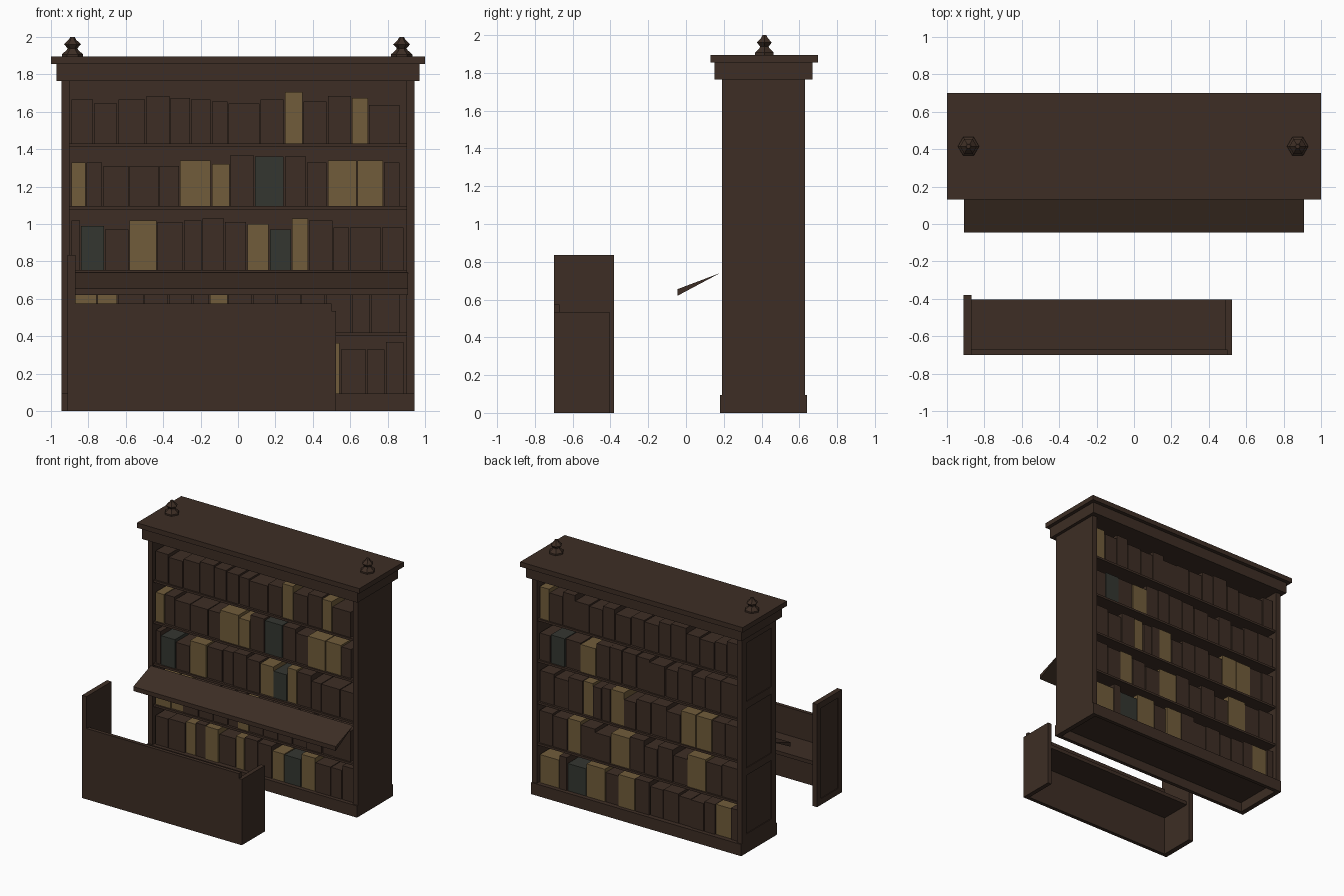
import bpy, bmesh, random
from math import tau, cos, sin

random.seed(4)
cube = bpy.data.objects.get("Cube")
if cube:
    bpy.data.objects.remove(cube, do_unlink=True)


def material(name, colour):
    mat = bpy.data.materials.new(name)
    mat.use_nodes = True
    mat.diffuse_color = (*colour, 1)
    mat.node_tree.nodes["Principled BSDF"].inputs["Base Color"].default_value = (*colour, 1)
    return mat


wood = material("dark_brown", (0.047, 0.027, 0.018))
tan = material("tan_leather", (0.165, 0.107, 0.043))
teal = material("dark_teal", (0.034, 0.037, 0.030))


def add_object(name, bm, mat):
    bmesh.ops.recalc_face_normals(bm, faces=bm.faces)
    mesh = bpy.data.meshes.new(name)
    bm.to_mesh(mesh)
    bm.free()
    mesh.materials.append(mat)
    obj = bpy.data.objects.new(name, mesh)
    bpy.context.collection.objects.link(obj)
    return obj


def box(name, x, y, z, mat=wood):
    """Box from (low, high) ranges on each axis."""
    bm = bmesh.new()
    bmesh.ops.create_cube(bm, size=1)
    for v in bm.verts:
        v.co = [r[0] if c < 0 else r[1] for c, r in zip(v.co, (x, y, z))]
    return add_object(name, bm, mat)


def framed_side(name, x, y, z, rails, width):
    """Thin raised frame of stiles and rails on a face towards -x."""
    face = (x - 0.006, x)
    for end, y0 in (("front", y[0]), ("back", y[1] - width)):
        box(f"{name}_{end}_stile", face, (y0, y0 + width), z)
    for i, height in enumerate(rails):
        box(f"{name}_rail_{i}", face, (y[0] + width, y[1] - width), (height, height + width))


# Bookcase carcass
MIDDLE = 0.41
for side, x in (("right", (-0.938, -0.9)), ("left", (0.9, 0.944))):
    box(f"{side}_side_panel", x, (0.19, 0.63), (0.09, 1.77))
framed_side("case_panel", -0.938, (0.19, 0.63), (0.095, 1.765), (0.095, 0.63, 1.17, 1.705), 0.06)
box("centre_partition", (-0.9, 0.9), (MIDDLE - 0.01, MIDDLE + 0.01), (0.09, 1.77))

# Open plinth around the foot
for end, y in (("front", 0.18), ("back", 0.61)):
    box(f"{end}_plinth", (-0.944, 0.944), (y, y + 0.03), (0, 0.095))
for side, x in (("right", -0.944), ("left", 0.904)):
    box(f"{side}_plinth", (x, x + 0.04), (0.21, 0.61), (0, 0.095))

# Stepped cornice
box("lower_cornice", (-0.97, 0.97), (0.15, 0.67), (1.765, 1.855))
box("top_cornice", (-1, 1), (0.13, 0.70), (1.855, 1.895))

# Shelves
shelf_tops = [1.43, 1.095, 0.755, 0.42, 0.095]
for i, z in enumerate(shelf_tops):
    box(f"shelf_{i}", (-0.9, 0.9), (0.2, 0.62), (z - 0.018, z))

# Books: width in hundredths, optional /height, t for tan and g for teal
front_rows = [
    "12/23 13/21 15/23 13/25 11/24 11/23 9/22 17/21 13/23 10/27t 13/22 13/25 9/24t 17/20",
    "8/23t 9/23 14/21 16/21 11/21 17/24t 10/22t 13/27 16/26g 12/26 11/23 16/24t 14/24t 9/23",
    "5/26 13/23g 13/21 15/26t 14/25 10/26 12/27 12/25 12/24t 12/21g 9/27t 13/26 9/22 17/22 12/22",
    "14t 11t 14 13 13 9 10t 13 13 13 13 14 10 16",
    "12 15 9t 9 12t 15 8t 12 13 11t 15g 13t 14/23 10/23 10/27",
]
back_rows = [
    "9t 12 11 13 12 11 14 12 13 11 14 12 13 11 10",
    "10 13g 14 14t 12 11 13 12 14 11 13 12 14 15",
    "13 13 13 9t 8 8 12t 11 13 14 13 14t 14t 12 11",
    "12 13 12t 13 14 17t 13 12 14 13 17t 14 14",
    "18t 7 17g 17t 12 15t 13 12 14 11 12 10 14t 6",
]


def fill_shelves(side, rows, direction):
    """direction is +1 for the front, -1 for the back, which runs the other way."""
    for r, (row, z) in enumerate(zip(rows, shelf_tops)):
        x = -0.89
        for i, token in enumerate(row.split()):
            mat = {"t": tan, "g": teal}.get(token[-1], wood)
            width, _, height = token.rstrip("tg").partition("/")
            height = int(height) / 100 + 0.005 if height else random.uniform(0.215, 0.27)
            end = x + int(width) / 100
            spine = 0.21 + random.uniform(0, 0.01)
            span = sorted((x * direction, (end - 0.006) * direction))
            depth = (spine, 0.4) if direction > 0 else (0.42, 0.82 - spine)
            box(f"{side}_book_{r}_{i}", span, depth, (z, z + height), mat)
            x = end


fill_shelves("front", front_rows, 1)
fill_shelves("back", back_rows, -1)

# Six-sided finials
profile = [(0.057, 0), (0.057, 0.012), (0.032, 0.034), (0.026, 0.044),
           (0.045, 0.066), (0.02, 0.09), (0.012, 0.105)]
for side, x in (("right", -0.885), ("left", 0.875)):
    bm = bmesh.new()
    rings = [[bm.verts.new((x + r * cos(tau * k / 6), 0.415 + r * sin(tau * k / 6), 1.895 + h))
              for k in range(6)] for r, h in profile]
    for low, high in zip(rings, rings[1:]):
        for k in range(6):
            n = (k + 1) % 6
            bm.faces.new((low[k], low[n], high[n], high[k]))
    bm.faces.new(rings[0])
    bm.faces.new(rings[-1])
    add_object(f"{side}_finial", bm, wood)

# Sloping wedge ledge in front of the shelves
bm = bmesh.new()
ends = [[bm.verts.new((x, y, z)) for y, z in ((0.18, 0.74), (-0.045, 0.655), (-0.045, 0.62))]
        for x in (-0.91, 0.91)]
for end in ends:
    bm.faces.new(end)
for k in range(3):
    n = (k + 1) % 3
    bm.faces.new((ends[0][k], ends[0][n], ends[1][n], ends[1][k]))
add_object("sloping_ledge", bm, wood)

# Counter, open at the back
box("counter_front", (-0.87, 0.49), (-0.70, -0.67), (0, 0.575))
box("counter_front_lip", (0.49, 0.5), (-0.70, -0.67), (0.53, 0.575))
box("counter_tall_end", (-0.906, -0.87), (-0.70, -0.38), (0, 0.835))
box("counter_short_end", (0.49, 0.525), (-0.70, -0.405), (0, 0.535))
box("counter_shelf", (-0.87, 0.49), (-0.67, -0.405), (0.32, 0.35))
framed_side("counter_panel", -0.906, (-0.70, -0.38), (0, 0.835), (0, 0.785), 0.05)
